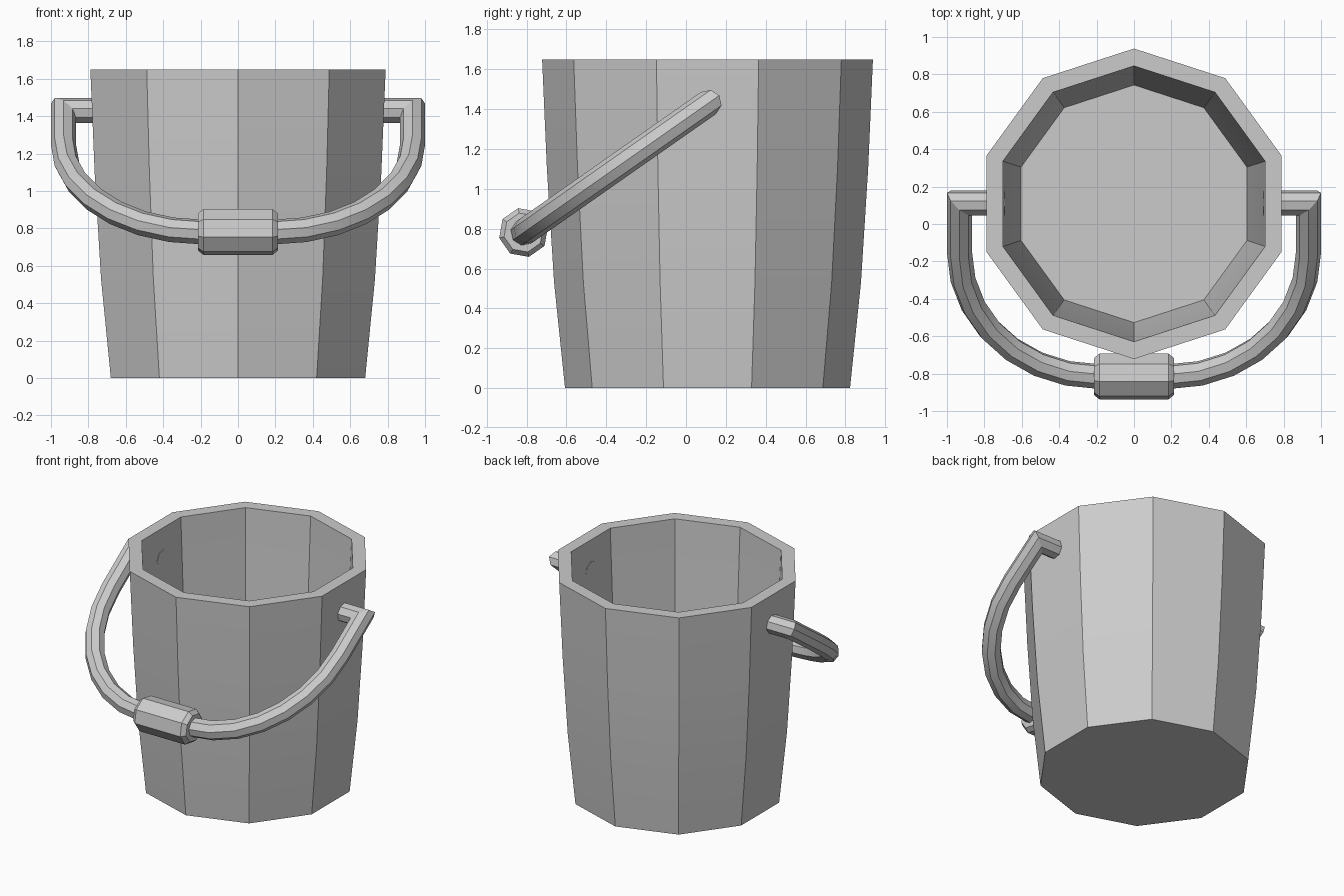
import bpy, bmesh
from math import sin, cos, pi, radians
from mathutils import Vector, Matrix

if "Cube" in bpy.data.objects:
    bpy.data.objects.remove(bpy.data.objects["Cube"], do_unlink=True)

grey = bpy.data.materials.new("plain grey")
grey.use_nodes = True
colour = (0.6, 0.6, 0.6, 1)
grey.diffuse_color = colour
grey.node_tree.nodes["Principled BSDF"].inputs["Base Color"].default_value = colour


def loft(name, rings):
    """Skin a list of point rings and cap both ends."""
    bm = bmesh.new()
    loops = [[bm.verts.new(p) for p in ring] for ring in rings]
    for a, b in zip(loops, loops[1:]):
        n = len(a)
        for i in range(n):
            j = (i + 1) % n
            bm.faces.new((a[i], a[j], b[j], b[i]))
    bm.faces.new(loops[0])
    bm.faces.new(loops[-1])
    bmesh.ops.recalc_face_normals(bm, faces=bm.faces[:])
    mesh = bpy.data.meshes.new(name)
    bm.to_mesh(mesh)
    bm.free()
    mesh.materials.append(grey)
    obj = bpy.data.objects.new(name, mesh)
    bpy.context.collection.objects.link(obj)
    bpy.ops.object.select_all(action='DESELECT')
    obj.select_set(True)
    bpy.context.view_layer.objects.active = obj
    bpy.ops.object.shade_smooth_by_angle(angle=radians(30))
    return obj


# Bucket: ten-sided shell, outside going up and inside going down to the floor
centre_y = 0.108
profile = [(0.715, 0), (0.77, 0.53), (0.806, 1.1), (0.83, 1.65),
           (0.737, 1.65), (0.711, 1.1), (0.675, 0.53), (0.635, 0.1)]
loft("bucket", [[Vector((r * sin(2 * pi * i / 10), centre_y + r * cos(2 * pi * i / 10), z))
                 for i in range(10)] for r, z in profile])

# Handle plane: local x across, local y down along the swing, local z out of plane
pivot = Matrix.Translation((0, 0.112, 1.43)) @ Matrix.Rotation(radians(180 + 35), 4, 'X')
reach = 1.132

# Half path: pin in the wall, corner, straight leg, then a quarter arc to the grip
half = [Vector((0.69, 0, 0)), Vector((0.933, 0, 0))]
steps = 7
for k in range(steps + 1):
    t = pi / 2 * k / steps
    half.append(Vector((0.19 + 0.743 * cos(t), 0.32 + (reach - 0.32) * sin(t), 0)))
path = half + [Vector((-p.x, p.y, 0)) for p in reversed(half)]

# Handle: octagonal tube with mitred joints
tube_r = 0.067
rings = []
for k, p in enumerate(path):
    before = (p - path[k - 1]).normalized() if k else (path[1] - p).normalized()
    after = (path[k + 1] - p).normalized() if k < len(path) - 1 else before
    tangent = (before + after).normalized()
    stretch = 1 / max(tangent.dot(before), 0.5)
    side = Vector((-tangent.y, tangent.x, 0)) * stretch
    rings.append([pivot @ (p + tube_r * (side * cos(i * pi / 4) + Vector((0, 0, sin(i * pi / 4)))))
                  for i in range(8)])
loft("handle", rings)

# Grip: octagonal sleeve with chamfered ends
grip = [(-0.215, 0.1), (-0.185, 0.125), (0.185, 0.125), (0.215, 0.1)]
loft("grip", [[pivot @ Vector((x, reach + r * cos((i + 0.5) * pi / 4), r * sin((i + 0.5) * pi / 4)))
               for i in range(8)] for x, r in grip])
